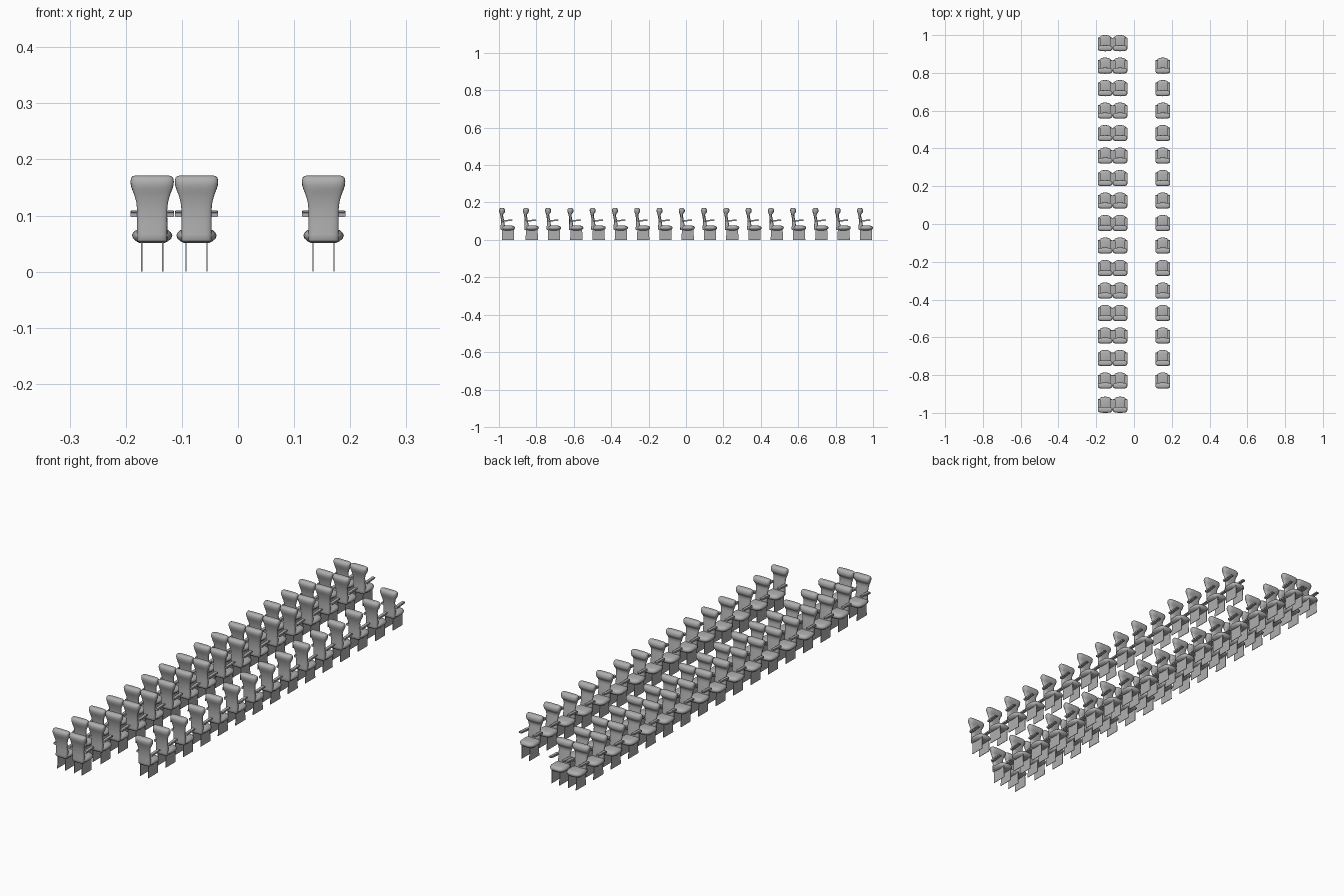
import bpy, bmesh
from math import cos, sin, tau, copysign

if "Cube" in bpy.data.objects:
    bpy.data.objects.remove(bpy.data.objects["Cube"])

# Dark grey upholstery
grey = bpy.data.materials.new("dark_grey")
grey.diffuse_color = (0.43, 0.43, 0.43, 1)
grey.use_nodes = True
grey.node_tree.nodes["Principled BSDF"].inputs["Base Color"].default_value = grey.diffuse_color


def make_mesh(name, bm, smooth=True):
    bmesh.ops.recalc_face_normals(bm, faces=bm.faces[:])
    me = bpy.data.meshes.new(name)
    bm.to_mesh(me)
    bm.free()
    for p in me.polygons:
        p.use_smooth = smooth
    me.materials.append(grey)
    return me


def loft(name, sections, power, segs=28):
    """Stack rounded-rectangle sections given as (z, half width, y back, y front)."""
    bm = bmesh.new()
    rings = []
    for z, hw, y0, y1 in sections:
        ring = []
        for i in range(segs):
            c, s = cos(tau * i / segs), sin(tau * i / segs)
            x = hw * copysign(abs(c) ** (2 / power), c)
            y = (y0 + y1) / 2 + (y1 - y0) / 2 * copysign(abs(s) ** (2 / power), s)
            ring.append(bm.verts.new((x, y, z)))
        rings.append(ring)
    for a, b in zip(rings, rings[1:]):
        for i in range(segs):
            j = (i + 1) % segs
            bm.faces.new((a[i], a[j], b[j], b[i]))
    bm.faces.new(rings[0])
    bm.faces.new(rings[-1])
    return make_mesh(name, bm)


def mirrored_plates(name, x0, x1, outline, bevel=0.0):
    """Extrude a (y, z) outline between x0 and x1 on both sides of the chair."""
    bm = bmesh.new()
    for side in (-1, 1):
        a = [bm.verts.new((side * x0, y, z)) for y, z in outline]
        b = [bm.verts.new((side * x1, y, z)) for y, z in outline]
        bm.faces.new(a)
        bm.faces.new(b)
        n = len(outline)
        for i in range(n):
            j = (i + 1) % n
            bm.faces.new((a[i], a[j], b[j], b[i]))
    if bevel:
        bmesh.ops.bevel(bm, geom=bm.edges[:], offset=bevel, segments=2, affect='EDGES')
    return make_mesh(name, bm, smooth=False)


# Backrest running down behind the seat, with flared headrest roll
backrest = loft("backrest", [
    (0.053, 0.025, -0.032, -0.016),
    (0.057, 0.027, -0.035, -0.011),
    (0.066, 0.027, -0.035, -0.010),
    (0.085, 0.027, -0.033, -0.013),
    (0.110, 0.0268, -0.033, -0.017),
    (0.124, 0.0283, -0.035, -0.020),
    (0.134, 0.0310, -0.037, -0.021),
    (0.141, 0.0335, -0.039, -0.018),
    (0.147, 0.0360, -0.041, -0.012),
    (0.154, 0.0380, -0.0425, -0.0105),
    (0.161, 0.0387, -0.0425, -0.011),
    (0.167, 0.0375, -0.040, -0.014),
    (0.170, 0.0350, -0.036, -0.018),
    (0.171, 0.0310, -0.032, -0.022)], 3.2)

# Seat cushion
seat = loft("seat", [
    (0.051, 0.022, -0.020, 0.028),
    (0.054, 0.028, -0.027, 0.036),
    (0.059, 0.034, -0.031, 0.041),
    (0.065, 0.036, -0.032, 0.0428),
    (0.070, 0.0335, -0.031, 0.041),
    (0.074, 0.029, -0.028, 0.036),
    (0.076, 0.022, -0.022, 0.028)], 2.8)

# Armrests, slightly rising to the front
armrests = mirrored_plates("armrests", 0.025, 0.0387, [
    (-0.026, 0.097), (0.028, 0.102), (0.030, 0.105), (0.028, 0.109), (-0.026, 0.106)], 0.001)

# Side panel legs
legs = mirrored_plates("legs", 0.0176, 0.0198, [
    (-0.028, 0.0), (0.038, 0.0), (0.036, 0.062), (-0.026, 0.062)])

# Rows: double column on the left, single column on the right
main_rows = [-0.8295 + 0.1191 * i for i in range(16)]
columns = [(-0.153, [-0.957] + main_rows),
           (-0.074, [-0.957] + main_rows),
           (0.1525, main_rows[:15])]
for x, rows in columns:
    for y in rows:
        for me in (backrest, seat, armrests, legs):
            ob = bpy.data.objects.new(me.name, me)
            ob.location = (x, y, 0)
            bpy.context.collection.objects.link(ob)
